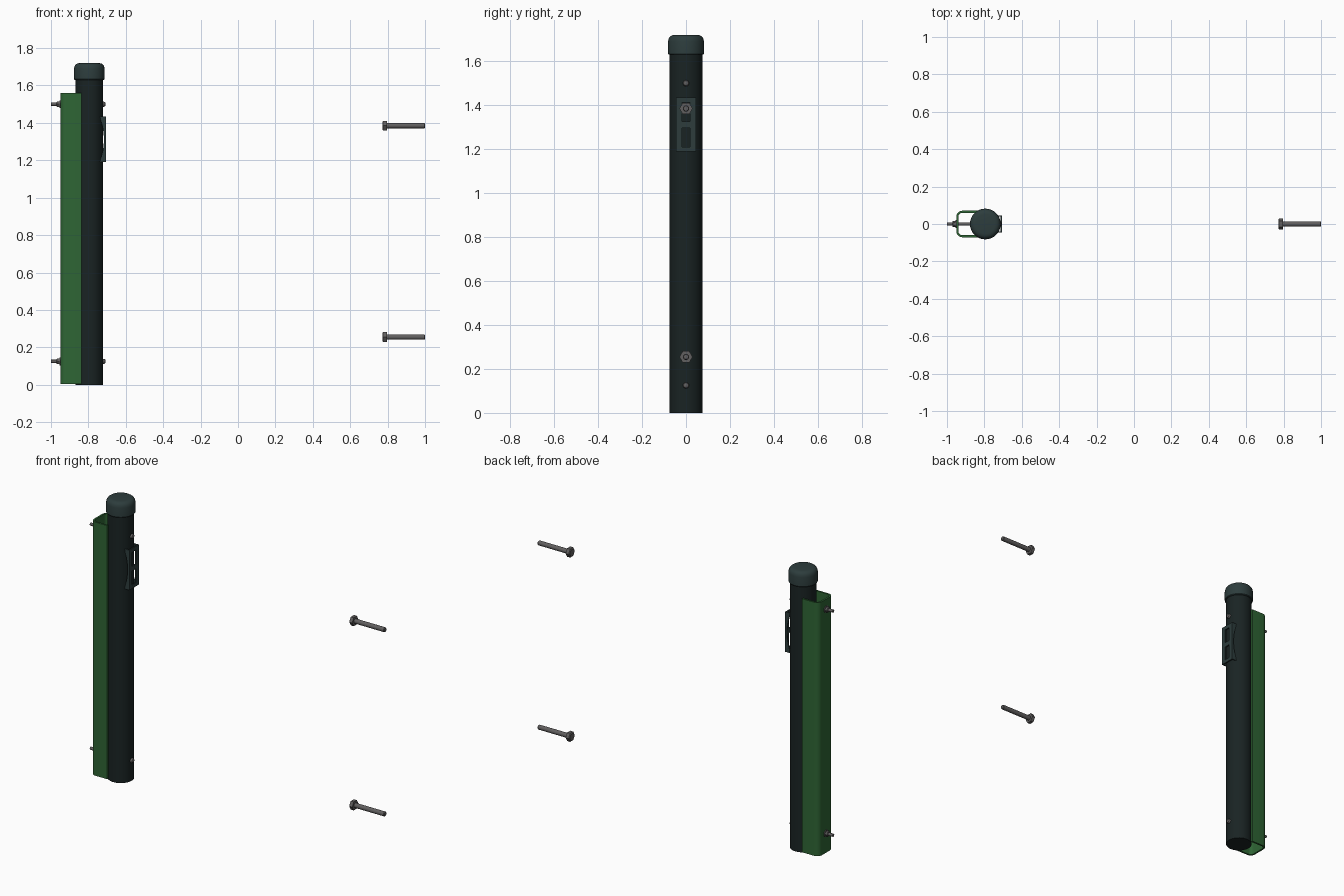
import bpy, bmesh, math
from mathutils import Vector

if "Cube" in bpy.data.objects:
    bpy.data.objects.remove(bpy.data.objects["Cube"])


def material(name, rgb):
    m = bpy.data.materials.new(name)
    m.diffuse_color = (*rgb, 1)
    m.use_nodes = True
    m.node_tree.nodes["Principled BSDF"].inputs["Base Color"].default_value = m.diffuse_color
    return m


POST = material("post_dark", (0.010, 0.017, 0.017))
CAP = material("cap_dark", (0.026, 0.046, 0.046))
GREEN = material("green", (0.028, 0.13, 0.035))
STEEL = material("steel", (0.12, 0.115, 0.115))


def finish(name, bm, mat):
    bmesh.ops.recalc_face_normals(bm, faces=bm.faces)
    mesh = bpy.data.meshes.new(name)
    bm.to_mesh(mesh)
    bm.free()
    ob = bpy.data.objects.new(name, mesh)
    bpy.context.collection.objects.link(ob)
    mesh.materials.append(mat)
    bpy.ops.object.select_all(action='DESELECT')
    ob.select_set(True)
    bpy.context.view_layer.objects.active = ob
    bpy.ops.object.shade_smooth_by_angle(angle=math.radians(32))
    return ob


def lathe(name, rings, origin, mat, axis='z', sides=32):
    """Closed solid of revolution from (distance along axis, radius) rings."""
    bm = bmesh.new()
    loops = []
    for d, r in rings:
        loop = []
        for i in range(sides):
            a = math.tau * i / sides
            u, v = r * math.cos(a), r * math.sin(a)
            p = (u, v, d) if axis == 'z' else (d, u, v)
            loop.append(bm.verts.new(Vector(p) + Vector(origin)))
        loops.append(loop)
    for a, b in zip(loops, loops[1:]):
        for i in range(sides):
            j = (i + 1) % sides
            bm.faces.new((a[i], a[j], b[j], b[i]))
    bm.faces.new(loops[0])
    bm.faces.new(loops[-1])
    return finish(name, bm, mat)


def extrude(name, points, vec, mat):
    bm = bmesh.new()
    f = bm.faces.new([bm.verts.new(p) for p in points])
    g = bmesh.ops.extrude_face_region(bm, geom=[f])
    bmesh.ops.translate(bm, vec=vec, verts=[v for v in g['geom'] if isinstance(v, bmesh.types.BMVert)])
    return finish(name, bm, mat)


def plate_piece(name, y0, y1, z0, z1):
    x = -0.713
    return extrude(name, [(x, y0, z0), (x, y1, z0), (x, y1, z1), (x, y0, z1)], (0.008, 0, 0), CAP)


PX = -0.795

# Round post with its cap
lathe("post", [(0, 0.074), (1.65, 0.074)], (PX, 0, 0), POST, sides=48)
lathe("post_cap", [(1.63, 0.079), (1.634, 0.082), (1.69, 0.082), (1.703, 0.079),
                   (1.712, 0.073), (1.718, 0.064), (1.72, 0.052)], (PX, 0, 0), CAP, sides=48)


# U channel behind the post, open towards it
def u_path(off):
    xb, yw, r = -0.95 + off, 0.071 - off, 0.032 - off
    half = [(-0.838, yw)]
    for i in range(7):
        a = math.radians(90 + 15 * i)
        half.append((xb + r + r * math.cos(a), yw - r + r * math.sin(a)))
    return half + [(x, -y) for x, y in reversed(half)]


outline = u_path(0) + u_path(0.011)[::-1]
extrude("green_channel", [(x, y, 0.005) for x, y in outline], (0, 0, 1.555), GREEN)

# Clamping bolts through channel and post
for tag, z in (("lower", 0.125), ("upper", 1.5)):
    lathe(f"{tag}_clamp_bolt", [(-1.0, 0.009), (-0.715, 0.009)], (0, 0, z), STEEL, 'x', 16)
    lathe(f"{tag}_clamp_washer", [(-0.954, 0.021), (-0.949, 0.021)], (0, 0, z), STEEL, 'x', 20)
    lathe(f"{tag}_clamp_nut", [(-0.970, 0.014), (-0.967, 0.017), (-0.953, 0.017)],
          (0, 0, z), STEEL, 'x', 6)
    lathe(f"{tag}_clamp_head", [(-0.725, 0.014), (-0.717, 0.014), (-0.711, 0.011), (-0.708, 0.006)],
          (0, 0, z), STEEL, 'x', 20)

# Bracket face: frame bars around two slots
for side in (-1, 1):
    plate_piece("bracket_side_bar", side * 0.018, side * 0.046, 1.19, 1.435)
for i, (z0, z1) in enumerate(((1.19, 1.21), (1.297, 1.325), (1.412, 1.435))):
    plate_piece(f"bracket_cross_bar_{i}", -0.018, 0.018, z0, z1)

# Bracket side flanges, cut away in an arc beside the post
arc = [(-0.717 - 0.016 * (t / 5) ** 2, 1.3125 + 0.1 * t / 5) for t in range(-5, 6)]
flange = [(-0.705, 1.19), (-0.738, 1.19)] + arc + [(-0.738, 1.435), (-0.705, 1.435)]
for side in (-1, 1):
    extrude("bracket_flange", [(x, side * 0.046, z) for x, z in flange], (0, -side * 0.007, 0), CAP)

# Loose hex bolts set apart
for tag, z in (("lower", 0.255), ("upper", 1.385)):
    lathe(f"{tag}_hex_head", [(0.772, 0.024), (0.776, 0.030), (0.796, 0.030)],
          (0, 0, z), STEEL, 'x', 6)
    lathe(f"{tag}_hex_shank", [(0.79, 0.014), (0.996, 0.014), (1.0, 0.011)],
          (0, 0, z), STEEL, 'x', 24)
